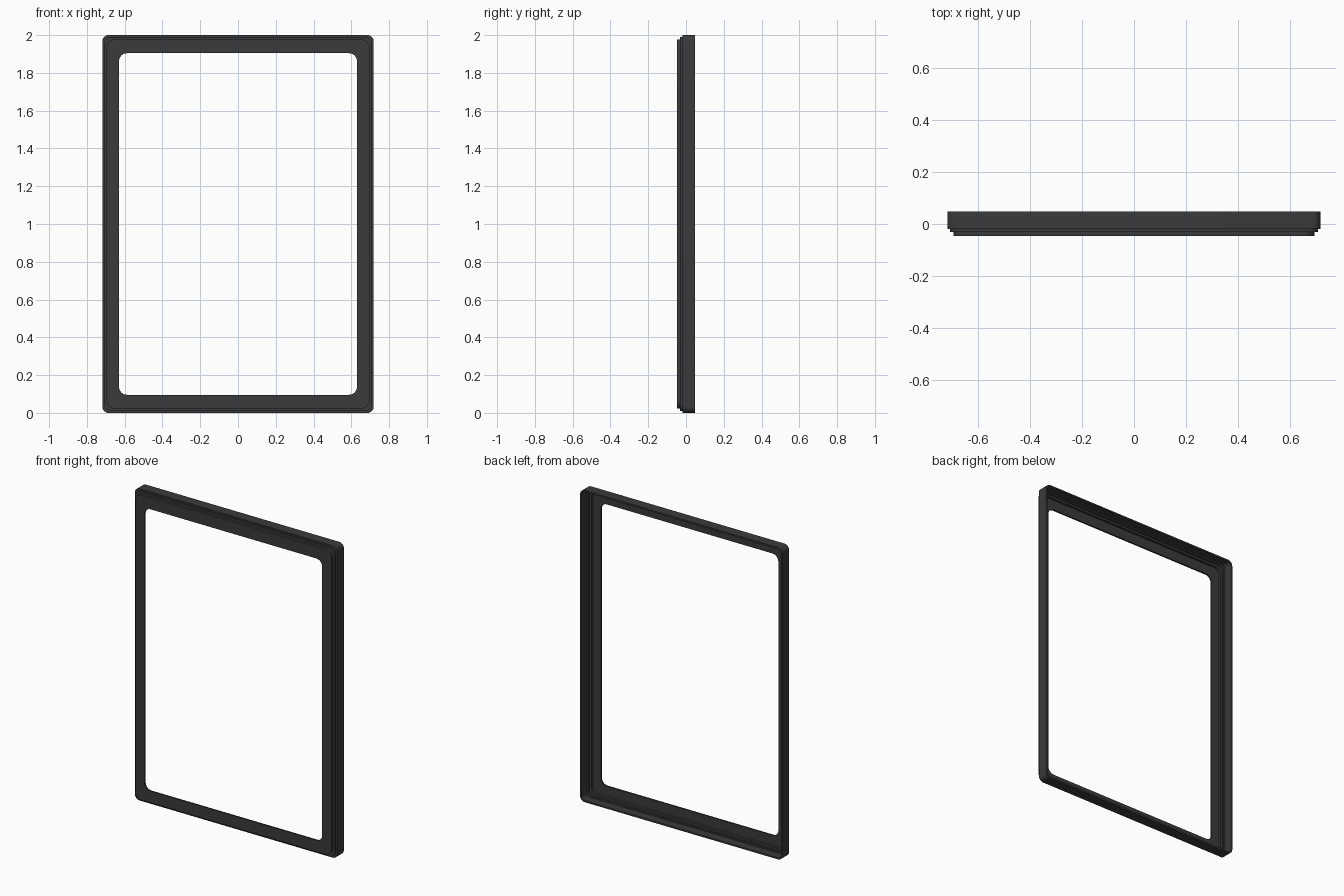
import bpy, bmesh
from math import sin, cos, pi, radians

if "Cube" in bpy.data.objects:
    bpy.data.objects.remove(bpy.data.objects["Cube"])

HALF_W, HALF_H = 0.718, 1.0
CORNER_STEPS = 8

# Dark plastic
plastic = bpy.data.materials.new("dark_grey_plastic")
plastic.use_nodes = True
colour = (0.043, 0.043, 0.043, 1)
plastic.diffuse_color = colour
plastic.node_tree.nodes["Principled BSDF"].inputs["Base Color"].default_value = colour


def rounded_ring(bm, inset_x, inset_z, radius, y):
    """Loop of vertices around a rounded rectangle in the XZ plane."""
    w, h = HALF_W - inset_x - radius, HALF_H - inset_z - radius
    ring = []
    for i, (sx, sz) in enumerate([(1, 1), (-1, 1), (-1, -1), (1, -1)]):
        for k in range(CORNER_STEPS + 1):
            a = (i + k / CORNER_STEPS) * pi / 2
            ring.append(bm.verts.new((sx * w + radius * cos(a), y,
                                      HALF_H + sz * h + radius * sin(a))))
    return ring


# Stepped shell section: (side inset, top inset, corner radius, depth)
section = [
    (0.000, 0.000, 0.032, 0.048),   # outer wall
    (0.000, 0.000, 0.032, -0.019),
    (0.009, 0.009, 0.038, -0.019),  # first step
    (0.009, 0.009, 0.038, -0.031),
    (0.022, 0.022, 0.046, -0.031),  # raised front face
    (0.022, 0.022, 0.046, -0.047),
    (0.088, 0.096, 0.042, -0.047),  # window opening
    (0.088, 0.096, 0.042, -0.036),
    (0.032, 0.032, 0.040, -0.036),  # hollow back, following the steps
    (0.032, 0.032, 0.040, -0.020),
    (0.019, 0.019, 0.032, -0.020),
    (0.019, 0.019, 0.032, -0.008),
    (0.010, 0.010, 0.025, -0.008),
    (0.010, 0.010, 0.025, 0.048),
]

bm = bmesh.new()
rings = [rounded_ring(bm, *row) for row in section]
for a, b in zip(rings, rings[1:] + rings[:1]):
    for i in range(len(a)):
        j = (i + 1) % len(a)
        bm.faces.new((a[i], a[j], b[j], b[i]))
bmesh.ops.recalc_face_normals(bm, faces=bm.faces)

mesh = bpy.data.meshes.new("poster_frame")
bm.to_mesh(mesh)
bm.free()
mesh.materials.append(plastic)
frame = bpy.data.objects.new("poster_frame", mesh)
bpy.context.collection.objects.link(frame)

# Smooth corners, crisp steps
bpy.ops.object.select_all(action='DESELECT')
frame.select_set(True)
bpy.context.view_layer.objects.active = frame
bpy.ops.object.shade_smooth_by_angle(angle=radians(30))
